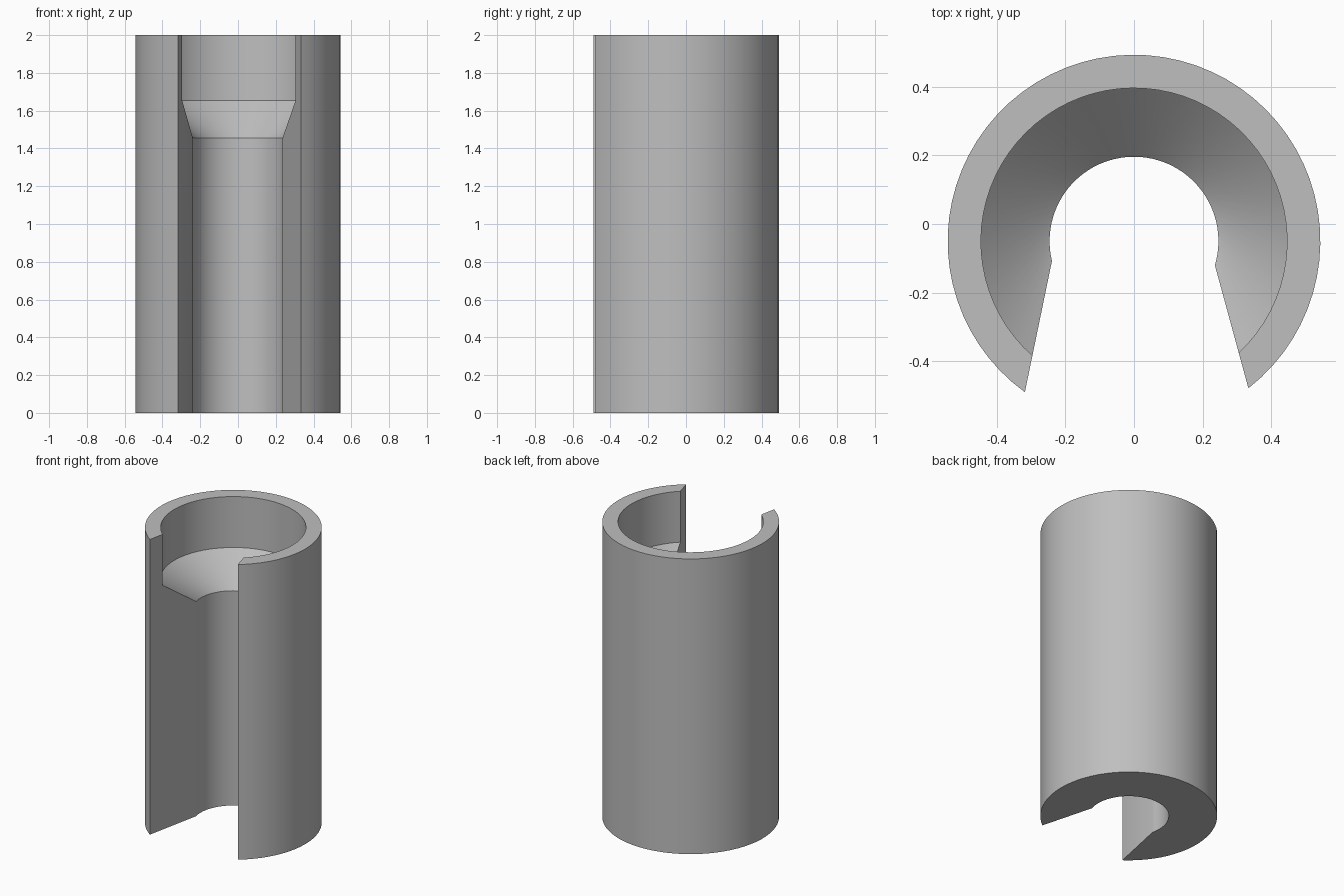
import bpy
import bmesh
import math
from mathutils import Vector

cube = bpy.data.objects.get("Cube")
if cube:
    bpy.data.objects.remove(cube, do_unlink=True)

CENTRE = Vector((0, -0.05))
SEGMENTS = 56
OUTER, SOCKET, BORE = 0.543, 0.446, 0.246

# Closed wall section as (radius, height)
PROFILE = [(OUTER, 0), (OUTER, 2), (SOCKET, 2),
           (SOCKET, 1.655), (BORE, 1.455), (BORE, 0)]

# Flat slot walls, each given by an inner and an outer point in plan
RIGHT_WALL = (Vector((-0.24, -0.112)), Vector((-0.318, -0.49)))
LEFT_WALL = (Vector((0.235, -0.118)), Vector((0.333, -0.477)))


def wall_angle(radius, wall):
    """Angle at which a slot wall crosses a circle of the given radius."""
    start = wall[0] - CENTRE
    step = (wall[1] - wall[0]).normalized()
    along = start.dot(step)
    hit = start + step * (-along + math.sqrt(along ** 2 - start.length_squared + radius ** 2))
    return math.atan2(hit.y, hit.x)


grey = bpy.data.materials.new("plain grey")
grey.use_nodes = True
colour = (0.52, 0.52, 0.52, 1)
grey.diffuse_color = colour
grey.node_tree.nodes["Principled BSDF"].inputs["Base Color"].default_value = colour

# Sweep the section from one slot wall round the back to the other
bm = bmesh.new()
rings = []
for i in range(SEGMENTS + 1):
    ring = []
    for radius, height in PROFILE:
        first = wall_angle(radius, LEFT_WALL)
        last = wall_angle(radius, RIGHT_WALL) + math.tau
        a = first + (last - first) * i / SEGMENTS
        ring.append(bm.verts.new((CENTRE.x + radius * math.cos(a),
                                  CENTRE.y + radius * math.sin(a), height)))
    rings.append(ring)

count = len(PROFILE)
for near, far in zip(rings, rings[1:]):
    for j in range(count):
        k = (j + 1) % count
        bm.faces.new((near[j], near[k], far[k], far[j]))

# Slot walls
bm.faces.new(rings[0])
bm.faces.new(rings[-1])
bmesh.ops.recalc_face_normals(bm, faces=bm.faces)

mesh = bpy.data.meshes.new("slotted_sleeve")
bm.to_mesh(mesh)
bm.free()
mesh.materials.append(grey)
sleeve = bpy.data.objects.new("slotted_sleeve", mesh)
bpy.context.collection.objects.link(sleeve)

bpy.ops.object.select_all(action='DESELECT')
sleeve.select_set(True)
bpy.context.view_layer.objects.active = sleeve
bpy.ops.object.shade_smooth_by_angle(angle=math.radians(25))
